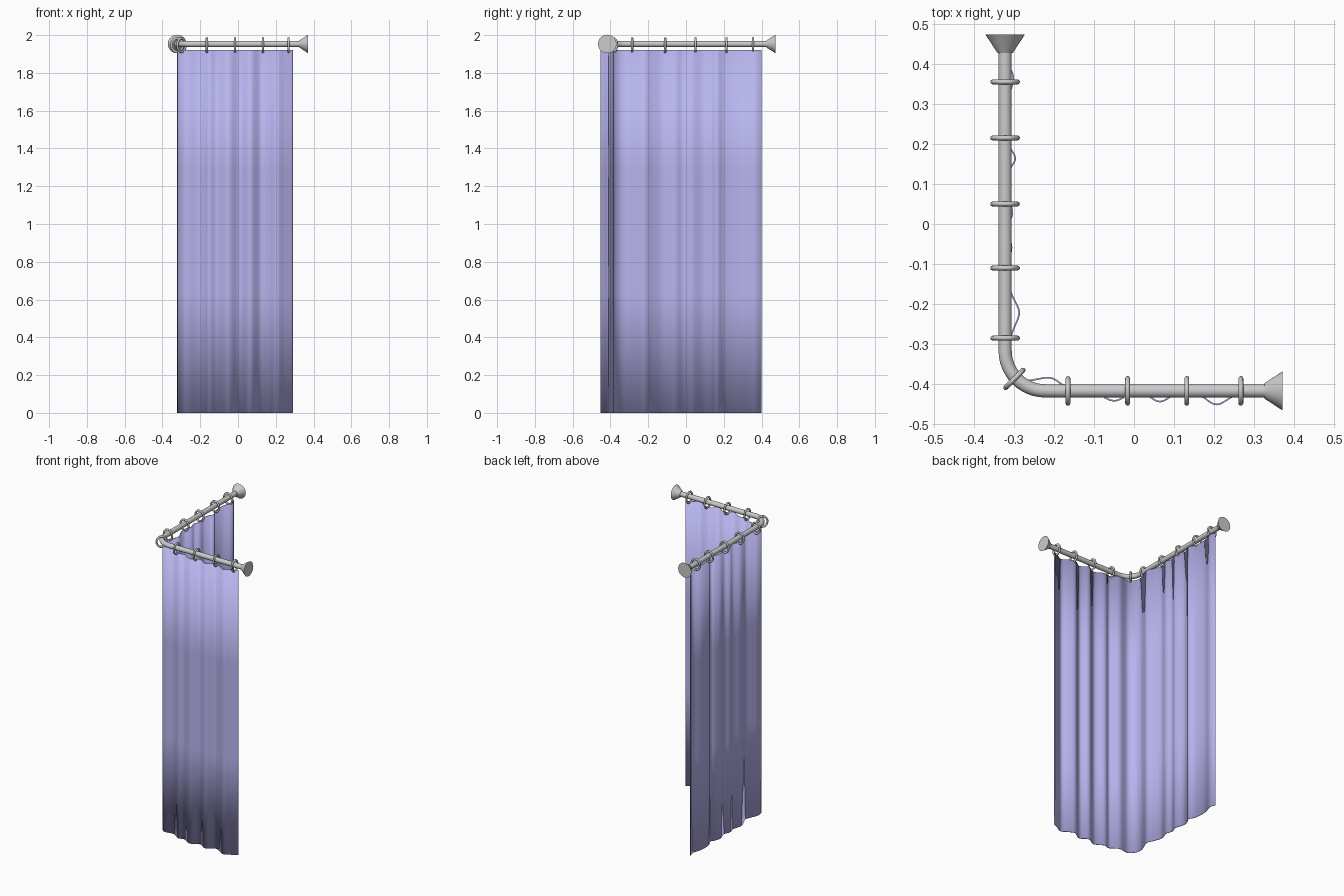
import bpy, bmesh
from math import pi, sin, cos
from mathutils import Vector, Matrix

if "Cube" in bpy.data.objects:
    bpy.data.objects.remove(bpy.data.objects["Cube"])

ROD_X, ROD_Y, ROD_Z = -0.322, -0.417, 1.953
BEND = 0.1

fabric = bpy.data.materials.new("lavender_fabric")
fabric.diffuse_color = (0.48, 0.46, 0.86, 1)
fabric.use_nodes = True
fabric.node_tree.nodes["Principled BSDF"].inputs["Base Color"].default_value = fabric.diffuse_color


def finish(name, bm, mat=None):
    bmesh.ops.recalc_face_normals(bm, faces=bm.faces)
    me = bpy.data.meshes.new(name)
    bm.to_mesh(me)
    bm.free()
    ob = bpy.data.objects.new(name, me)
    bpy.context.collection.objects.link(ob)
    if mat:
        me.materials.append(mat)
    return ob


def smooth(ob):
    bpy.ops.object.select_all(action='DESELECT')
    ob.select_set(True)
    bpy.context.view_layer.objects.active = ob
    bpy.ops.object.shade_smooth_by_angle(angle=0.7)


# Rod: circle swept along an L-shaped path with a rounded corner
path = [(ROD_X, 0.45)]
for i in range(13):
    a = pi + i / 12 * pi / 2
    path.append((ROD_X + BEND + BEND * cos(a), ROD_Y + BEND + BEND * sin(a)))
path.append((0.35, ROD_Y))
bm = bmesh.new()
N, R = 24, 0.0165
rows = []
for i, p in enumerate(path):
    t = (Vector(path[min(i + 1, len(path) - 1)]) - Vector(path[max(i - 1, 0)])).normalized()
    if i == 1:
        t = Vector((0, -1))
    if i == len(path) - 2:
        t = Vector((1, 0))
    rows.append([bm.verts.new((p[0] - t.y * R * cos(2 * pi * k / N),
                               p[1] + t.x * R * cos(2 * pi * k / N),
                               ROD_Z + R * sin(2 * pi * k / N))) for k in range(N)])
for a, b in zip(rows, rows[1:]):
    for k in range(N):
        bm.faces.new((a[k], a[(k + 1) % N], b[(k + 1) % N], b[k]))
bm.faces.new(rows[0])
bm.faces.new(rows[-1])
smooth(finish("rod", bm))

# Flared wall flanges at both rod ends
for name, loc, rot in (("back_wall_flange", (ROD_X, 0.45, ROD_Z), Matrix.Rotation(-pi / 2, 4, 'X')),
                       ("side_wall_flange", (0.3485, ROD_Y, ROD_Z), Matrix.Rotation(pi / 2, 4, 'Y'))):
    bm = bmesh.new()
    bmesh.ops.create_cone(bm, cap_ends=True, segments=32, radius1=0.019, radius2=0.049,
                          depth=0.046, matrix=Matrix.Translation(loc) @ rot)
    smooth(finish(name, bm))

# Hanging rings, slightly taller than wide: (x, y, heading of the rod)
rings = [(ROD_X, y, pi / 2) for y in (0.355, 0.215, 0.05, -0.11, -0.285)]
rings.append((-0.299, -0.387, -pi / 4))
rings += [(x, ROD_Y, 0) for x in (-0.165, -0.016, 0.132, 0.267)]
for i, (x, y, heading) in enumerate(rings):
    bpy.ops.mesh.primitive_torus_add(major_radius=0.031, minor_radius=0.006,
                                     major_segments=32, minor_segments=12,
                                     location=(x, y, 1.947), rotation=(0, pi / 2, heading))
    ob = bpy.context.object
    ob.name = f"ring_{i + 1}"
    ob.scale.x = 1.14
    smooth(ob)

# Curtain: smooth wavy line extruded down to the ground
line = [(-0.314, 0.40), (-0.302, 0.36), (-0.321, 0.29), (-0.317, 0.21), (-0.297, 0.165),
        (-0.311, 0.135), (-0.321, 0.09), (-0.304, 0.03), (-0.318, -0.015), (-0.306, -0.06),
        (-0.322, -0.12), (-0.306, -0.175), (-0.287, -0.22), (-0.302, -0.265), (-0.318, -0.31),
        (-0.312, -0.355), (-0.275, -0.39), (-0.212, -0.384), (-0.178, -0.402), (-0.15, -0.42),
        (-0.11, -0.412), (-0.05, -0.442), (0.01, -0.415), (0.065, -0.444), (0.12, -0.412),
        (0.165, -0.428), (0.205, -0.451), (0.245, -0.432), (0.29, -0.41)]
P = [Vector(p) for p in line]
P = [2 * P[0] - P[1]] + P + [2 * P[-1] - P[-2]]
pts = []
for a, b, c, d in zip(P, P[1:], P[2:], P[3:]):
    for k in range(6):
        t = k / 6
        pts.append(0.5 * (2 * b + (c - a) * t + (2 * a - 5 * b + 4 * c - d) * t * t
                          + (3 * b - a - 3 * c + d) * t ** 3))
pts.append(P[-2])
bm = bmesh.new()
cols = [[bm.verts.new((p.x, p.y, z)) for z in (0, 0.64, 1.28, 1.92)] for p in pts]
for a, b in zip(cols, cols[1:]):
    for k in range(3):
        bm.faces.new((a[k], b[k], b[k + 1], a[k + 1]))
curtain = finish("curtain", bm, fabric)
smooth(curtain)
mod = curtain.modifiers.new("thickness", 'SOLIDIFY')
mod.thickness = 0.004
mod.offset = 0
